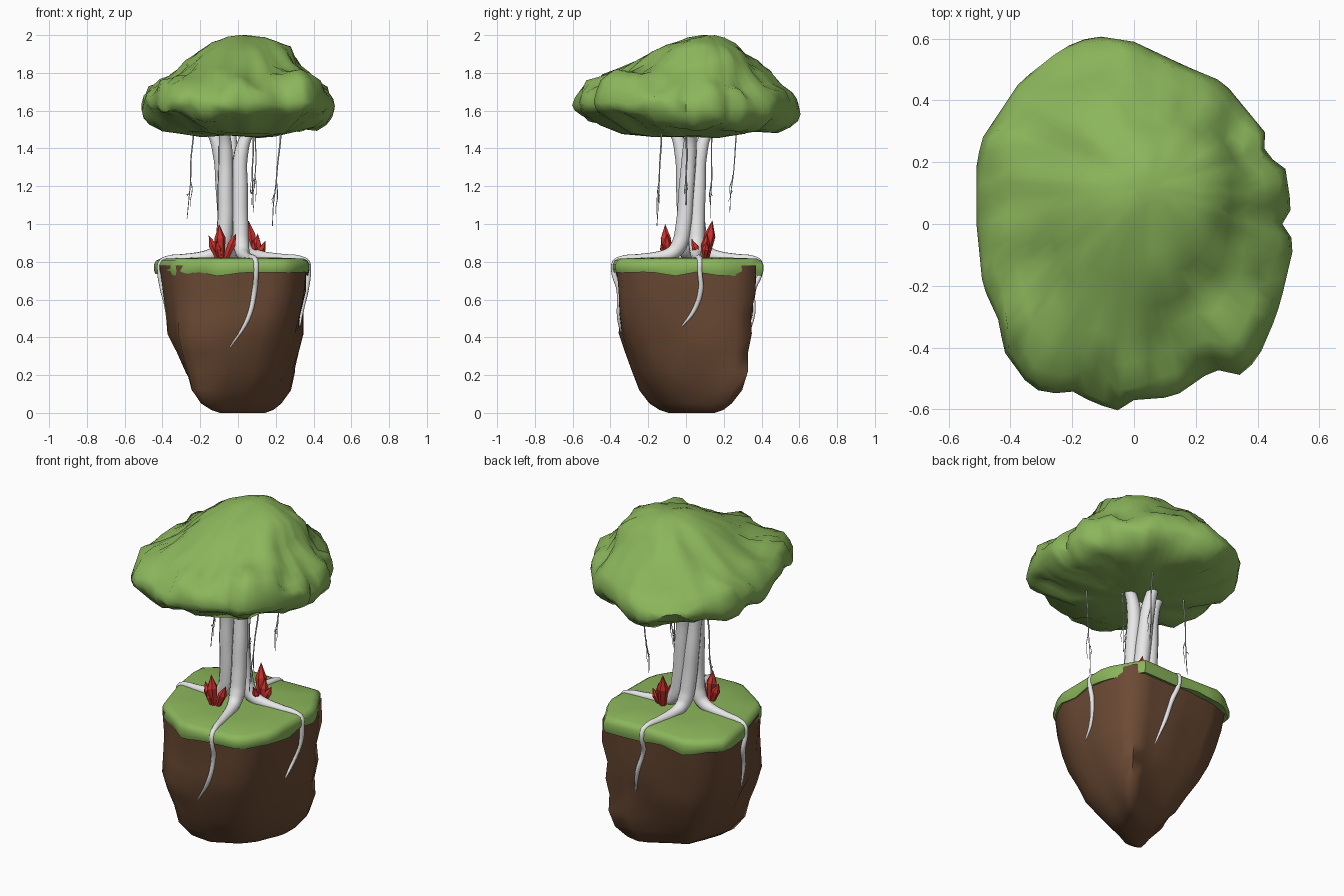
import bpy, bmesh, math, random
from mathutils import Vector, noise

if "Cube" in bpy.data.objects:
    bpy.data.objects.remove(bpy.data.objects["Cube"])

random.seed(4)


def material(name, rgb):
    m = bpy.data.materials.new(name)
    m.diffuse_color = (*rgb, 1)
    m.use_nodes = True
    m.node_tree.nodes["Principled BSDF"].inputs["Base Color"].default_value = m.diffuse_color
    return m


GREEN = material("leaf_green", (0.26, 0.47, 0.105))
BROWN = material("soil_brown", (0.15, 0.07, 0.035))
BARK = material("pale_bark", (0.8, 0.8, 0.8))
RED = material("crystal_red", (0.62, 0.03, 0.025))


def add_mesh(name, bm, mat, smooth=None):
    bmesh.ops.recalc_face_normals(bm, faces=bm.faces)
    me = bpy.data.meshes.new(name)
    bm.to_mesh(me)
    bm.free()
    ob = bpy.data.objects.new(name, me)
    bpy.context.collection.objects.link(ob)
    me.materials.append(mat)
    if smooth:
        bpy.ops.object.select_all(action='DESELECT')
        ob.select_set(True)
        bpy.context.view_layer.objects.active = ob
        bpy.ops.object.shade_smooth_by_angle(angle=math.radians(smooth))
    return ob


def loft(name, rings, mat, smooth):
    bm = bmesh.new()
    vs = [[bm.verts.new(p) for p in r] for r in rings]
    n = len(vs[0])
    for a, b in zip(vs, vs[1:]):
        for i in range(n):
            j = (i + 1) % n
            bm.faces.new((a[i], a[j], b[j], b[i]))
    bm.faces.new(vs[0])
    bm.faces.new(vs[-1])
    return add_mesh(name, bm, mat, smooth)


def outline_radius(pts, t):
    """Radius of a polygon outline around the origin at angle t."""
    d = Vector((math.cos(t), math.sin(t)))
    for a, b in zip(pts, pts[1:] + pts[:1]):
        a, b = Vector(a), Vector(b)
        e = b - a
        den = d.x * e.y - d.y * e.x
        if abs(den) > 1e-9:
            r = (a.x * e.y - a.y * e.x) / den
            k = (a.x * d.y - a.y * d.x) / den
            if r > 0 and -1e-6 <= k <= 1 + 1e-6:
                return r
    return .4


def lerp_table(tab, x):
    for (x0, *a), (x1, *b) in zip(tab, tab[1:]):
        if x <= x1:
            k = max(0, (x - x0) / (x1 - x0))
            return [u + (v - u) * k for u, v in zip(a, b)]
    return tab[-1][1:]


def curve(name, paths, mat, sides=2, res=5):
    """Tapered tubes; every path point is (position, radius)."""
    cu = bpy.data.curves.new(name, 'CURVE')
    cu.dimensions = '3D'
    cu.bevel_depth, cu.bevel_resolution, cu.resolution_u = 1, sides, res
    cu.use_fill_caps = True
    for path in paths:
        sp = cu.splines.new('BEZIER')
        sp.bezier_points.add(len(path) - 1)
        for bp, (p, r) in zip(sp.bezier_points, path):
            bp.co, bp.radius = p, r
            bp.handle_left_type = bp.handle_right_type = 'AUTO'
    ob = bpy.data.objects.new(name, cu)
    bpy.context.collection.objects.link(ob)
    cu.materials.append(mat)
    bpy.ops.object.select_all(action='DESELECT')
    ob.select_set(True)
    bpy.context.view_layer.objects.active = ob
    bpy.ops.object.convert(target='MESH')


# Floating soil block: squeezed along two diagonals towards the bottom, keel-shaped at the back left
SOIL = [(-.385, .335), (-.05, .37), (.305, .37), (.36, .2), (.365, -.2), (.26, -.365),
        (-.1, -.38), (-.34, -.245), (-.415, 0)]
TAPER = [(0, .40, .12), (.015, .54, .20), (.05, .68, .31), (.12, .81, .45), (.22, .90, .59), (.38, .96, .77),
         (.6, .99, .93), (.78, 1, 1)]
S = math.sqrt(.5)


def soil_point(t, z, grow=0.0):
    r = outline_radius(SOIL, t)
    sp, sq = lerp_table(TAPER, z)
    x, y = r * math.cos(t), r * math.sin(t)
    p, q = (x + y) * S, (y - x) * S
    keel = 1 - .8 * max(0, q) * max(0, 1 - z / .55)
    p, q = p * sp * keel + .07 * max(0, .3 - z), q * sq
    x, y = (p - q) * S, (p + q) * S
    k = 1 + .09 * noise.noise(Vector((x * 5, y * 5, z * 6))) * min(1, (.8 - z) * 4)
    k += grow / math.hypot(x, y)
    return Vector((x * k, y * k, z))


N = 28
loft("soil_block", [[soil_point(math.tau * i / N, z) for i in range(N)]
                    for z in (0, .015, .05, .12, .22, .32, .42, .52, .64, .78)], BROWN, 80)

# Grass cap with rounded lip and wavy lower edge
GRASS = [(-.455, .27), (-.29, .41), (0, .40), (.26, .41), (.38, .2), (.375, -.2), (.27, -.37),
         (.08, -.39), (-.1, -.40), (-.34, -.24), (-.42, .03)]
M = 44
rings = []
for s, z, wave in ((.85, .75, 0), (.985, .735, 1), (1.0, .755, .6), (1.0, .785, 0), (.975, .806, 0),
                   (.92, .817, 0), (.5, .823, 0)):
    ring = []
    for i in range(M):
        t = math.tau * i / M
        r = outline_radius(GRASS, t) * s
        ring.append((r * math.cos(t), r * math.sin(t), z + wave * .01 * math.sin(5 * t + 2 * math.sin(3 * t))))
    rings.append(ring)
loft("grass_cap", rings, GREEN, 50)

# Canopy: lumpy dome over a traced outline
CROWN = [(-.13, .61), (-.23, .57), (-.37, .46), (-.49, .28), (-.51, .2), (-.51, 0), (-.49, -.2), (-.43, -.33),
         (-.43, -.4), (-.35, -.51), (-.28, -.56), (-.22, -.53), (-.13, -.58), (-.03, -.61), (0, -.57),
         (.13, -.56), (.26, -.47), (.34, -.49), (.40, -.44), (.46, -.3), (.48, -.23), (.52, -.06), (.48, 0),
         (.51, .05), (.49, .18), (.42, .23), (.43, .29), (.29, .46), (.17, .51), (0, .59)]
PROFILE = [(.08, 2.0), (.2, 1.99), (.33, 1.965), (.46, 1.92), (.58, 1.865), (.7, 1.81), (.82, 1.76), (.92, 1.715),
           (.98, 1.67), (1, 1.625), (.98, 1.585), (.92, 1.55), (.82, 1.52), (.62, 1.488), (.38, 1.465), (.12, 1.465)]
C = 72
rings = []
for k, (s, z) in enumerate(PROFILE):
    ring = []
    for i in range(C):
        t = math.tau * i / C
        r = s * (.53 + (outline_radius(CROWN, t) - .53) * s)   # rounder towards the middle
        f = max(0, 1 - s) if k < 9 else 0                      # dome peak lies off centre
        x, y = r * math.cos(t) + .05 * f, r * math.sin(t) + .12 * f
        n = noise.noise(Vector((x * 5, y * 5, z * 4 + 3)))
        n2 = noise.noise(Vector((x * 11, y * 11, z * 6)))
        g = 1 + (.07 * n + .05 * n2) * (1 if .4 < s < .96 and k < 9 else 0)
        dz = (.055 * n + .035 * n2) * min(1, s + .2) * (1 if k < 13 else .4) - .05 * y * (s > .7)
        ring.append([x * g, y * g, z + dz])
    rings.append(ring)
top = max(p[2] for r in rings for p in r)
for p in (p for r in rings for p in r):
    if p[2] > 1.6:
        p[2] = 1.6 + (p[2] - 1.6) * .4 / (top - 1.6)
loft("leaf_canopy", rings, GREEN, 60)

# Trunk strands: each runs from a branch tip down into a root hanging over the edge
# (name, base xy, root angle at the edge, hanging part as (angle, height))
STRANDS = [("front", (.015, -.025), -76, [(-75, .65), (-78, .5), (-90, .35)]),
           ("right", (.015, .055), 11, [(11, .65), (4, .54), (-8, .46)]),
           ("back", (-.055, .07), 88, [(86, .65), (81, .52), (74, .37)]),
           ("left", (-.075, .0), 176, [(174, .66), (178, .55), (176, .42)])]
mid = Vector((-.03, .025, 0))
for name, base, ang, hang in STRANDS:
    b = Vector((*base, 0))
    off = b - mid

    def twist(deg, z, k=1.0):
        a = math.radians(deg)
        return mid + Vector((off.x * math.cos(a) - off.y * math.sin(a),
                             off.x * math.sin(a) + off.y * math.cos(a), 0)) * k + Vector((-.04 * (z - .9), 0, z))

    t = math.radians(ang)
    R = outline_radius(GRASS, t)
    edge = Vector((R * math.cos(t), R * math.sin(t), 0))
    along = lambda k, z: b.lerp(edge, k) + Vector((0, 0, z))
    path = [(twist(50, 1.56, 2.7), .012), (twist(48, 1.48, 1.6), .03), (twist(42, 1.38, 1.0), .038),
            (twist(25, 1.18, .85), .042), (twist(8, .98, .9), .043), (along(.03, .89), .043),
            (along(.13, .847), .037), (along(.3, .828), .03), (along(.6, .819), .023),
            (along(.88, .813), .017), (along(.965, .796), .015), (along(.985, .75), .013)]
    for i, (a, z) in enumerate(hang):
        path.append((soil_point(math.radians(a), z, .001), (.014, .012, .004)[i]))
    curve(name + "_trunk_strand_and_root", [path], BARK, 3, 5)

# Hanging vines: a main strand with two thin side strands each
VINES = [((-.23, .14), (-.27, .13), 1.03), ((.23, -.13), (.18, -.15), .99),
         ((.1, .27), (.08, .23), 1.06), ((.09, 0), (.07, .0), 1.1)]
for i, (a, b, low) in enumerate(VINES):
    paths = []
    for j in range(3):
        start = 1.54 if j == 0 else 1.36 - .1 * j
        end = low + .06 * j
        pts = []
        for k in range(6):
            z = start + (end - start) * k / 5
            f = (1.54 - z) / (1.54 - low)
            w = .004 if 0 < k else 0
            side = (0, .012, -.01)[j] * min(1, k / 2)
            pts.append(((a[0] + (b[0] - a[0]) * f + side + random.uniform(-w, w),
                         a[1] + (b[1] - a[1]) * f - side * .5 + random.uniform(-w, w), z),
                        (.005 if j == 0 else .003) * (1 - .12 * k)))
        paths.append(pts)
    curve(f"hanging_vine_{i + 1}", paths, BARK, 0, 3)


# Crystal clusters: six-sided pointed shards
def shard(bm, base, tip, rad):
    base, tip = Vector(base), Vector(tip)
    q = (tip - base).to_track_quat('Z', 'Y')
    h = (tip - base).length
    rows = [[bm.verts.new(base + q @ Vector((rad * s * math.cos(i * math.pi / 3), rad * s * math.sin(i * math.pi / 3),
                                             h * z))) for i in range(6)] for z, s in ((0, .55), (.6, 1))]
    apex = bm.verts.new(tip)
    bm.faces.new(rows[0])
    for i in range(6):
        j = (i + 1) % 6
        bm.faces.new((rows[0][i], rows[0][j], rows[1][j], rows[1][i]))
        bm.faces.new((rows[1][i], rows[1][j], apex))


CLUSTERS = {"front_left_crystals": ((-.085, -.1), [(-.015, -.01, 1.0, .03), (-.07, .01, .94, .023),
                                                   (.075, 0, .95, .024), (-.03, -.03, .91, .018)]),
            "back_right_crystals": ((.09, .09), [(-.035, .05, 1.02, .031), (.055, .02, .91, .02),
                                                 (-.01, -.06, .92, .02), (.015, .02, .95, .024)])}
for name, (c, shards) in CLUSTERS.items():
    bm = bmesh.new()
    for dx, dy, z, r in shards:
        shard(bm, (c[0] + dx * .25, c[1] + dy * .25, .81), (c[0] + dx, c[1] + dy, z), r)
    add_mesh(name, bm, RED)
